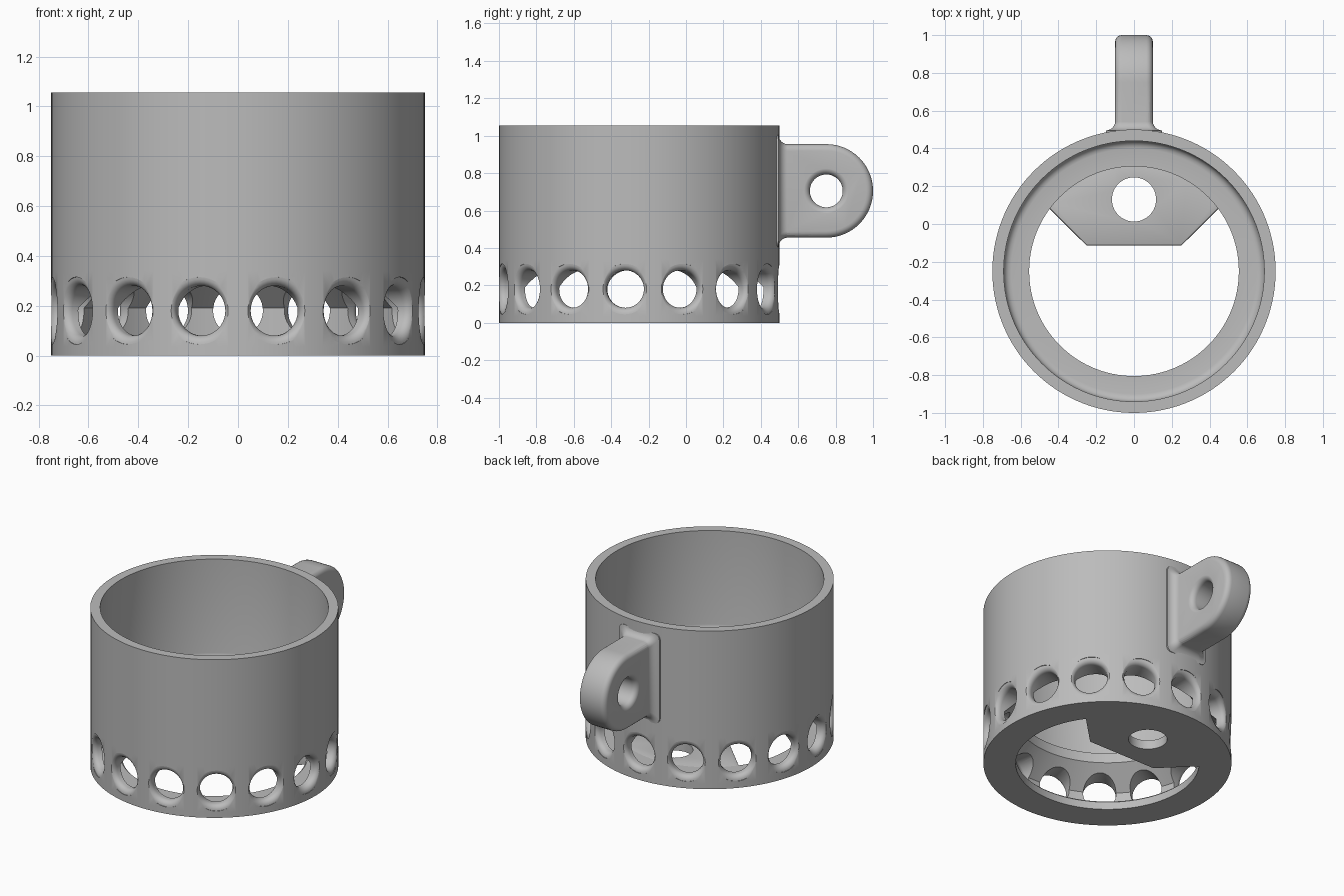
import bpy, bmesh
from math import sin, cos, pi, radians, sqrt
from mathutils import Matrix, Vector

cube = bpy.data.objects.get("Cube")
if cube:
    bpy.data.objects.remove(cube, do_unlink=True)

grey = bpy.data.materials.new("plain_grey")
grey.use_nodes = True
colour = (0.5, 0.5, 0.5, 1)
grey.diffuse_color = colour
grey.node_tree.nodes["Principled BSDF"].inputs["Base Color"].default_value = colour

CENTRE = Vector((0, -0.25, 0))   # axis of the cup


def finish(bm, name):
    bmesh.ops.recalc_face_normals(bm, faces=bm.faces)
    mesh = bpy.data.meshes.new(name)
    bm.to_mesh(mesh)
    bm.free()
    mesh.materials.append(grey)
    ob = bpy.data.objects.new(name, mesh)
    bpy.context.collection.objects.link(ob)
    return ob


def revolve(bm, profile, steps, matrix=Matrix(), closed=True):
    """Spin (radius, height) points about z; cap the ends if the profile is open."""
    rings = [[bm.verts.new(matrix @ Vector((r * cos(a), r * sin(a), z)))
              for a in (2 * pi * i / steps for i in range(steps))] for r, z in profile]
    pairs = list(zip(rings, rings[1:]))
    if closed:
        pairs.append((rings[-1], rings[0]))
    else:
        bm.faces.new(rings[0])
        bm.faces.new(rings[-1])
    for p, q in pairs:
        for i in range(steps):
            j = (i + 1) % steps
            bm.faces.new((p[i], p[j], q[j], q[i]))


def prism(bm, points, offset):
    """Extrude a flat outline."""
    face = bm.faces.new([bm.verts.new(p) for p in points])
    out = bmesh.ops.extrude_face_region(bm, geom=[face])["geom"]
    bmesh.ops.translate(bm, verts=[v for v in out if isinstance(v, bmesh.types.BMVert)], vec=offset)
    bmesh.ops.recalc_face_normals(bm, faces=bm.faces)


def boolean(ob, tool, operation):
    mod = ob.modifiers.new(operation, 'BOOLEAN')
    mod.operation, mod.object, mod.solver = operation, tool, 'EXACT'
    bpy.context.view_layer.objects.active = ob
    bpy.ops.object.modifier_apply(modifier=mod.name)
    bpy.data.objects.remove(tool, do_unlink=True)


def flare(bore, surface, r, steps=6):
    """Radius/distance points of a bore whose mouth is rounded outwards."""
    arc = [pi / 2 * i / steps for i in range(steps + 1)]
    return [(bore + r - r * cos(a), surface - r + r * sin(a)) for a in arc]


# Cup body: thin wall, inner ledge with a sloped underside, open base ring
fillet = [(0.65 + 0.04 * sin(a), 0.43 - 0.04 * cos(a)) for a in (pi / 8 * i for i in range(5))]
profile = [(0.555, 0), (0.75, 0), (0.75, 0.035), (0.75, 0.34), (0.75, 1.055), (0.69, 1.055)]
profile += fillet[::-1] + [(0.555, 0.39), (0.555, 0.325), (0.69, 0.19), (0.69, 0.06),
                           (0.565, 0.06), (0.555, 0.05)]
bm = bmesh.new()
revolve(bm, profile, 120, Matrix.Translation(CENTRE))
cup = finish(bm, "cup_body")

# Ring of round windows with softened outer edges
bm = bmesh.new()
window = [(0.1, 0.52)] + flare(0.1, 0.746, 0.035) + [(0.136, 0.8)]
for i in range(15):
    turn = Matrix.Rotation(radians(90 + 24 * i), 4, 'Z') @ Matrix.Rotation(pi / 2, 4, 'Y')
    revolve(bm, window, 40, Matrix.Translation(CENTRE + Vector((0, 0, 0.18))) @ turn, closed=False)
boolean(cup, finish(bm, "window_cutter"), 'DIFFERENCE')

# Lug: rounded tab on the back
LUG_Y, LUG_Z, LUG_R, HALF, EDGE = 0.75, 0.705, 0.25, 0.1, 0.035
bm = bmesh.new()
arc = [(LUG_Y + LUG_R * cos(a), LUG_Z + LUG_R * sin(a))
       for a in (-pi / 2 + pi * i / 32 for i in range(33))]
outline = [(0.445, LUG_Z - LUG_R)] + arc + [(0.445, LUG_Z + LUG_R)]
prism(bm, [(-HALF, y, z) for y, z in outline], (2 * HALF, 0, 0))
rim = [e for e in bm.edges if abs(e.verts[0].co.x - e.verts[1].co.x) < 0.01
       and max(v.co.y for v in e.verts) > 0.5]
bmesh.ops.bevel(bm, geom=rim, offset=EDGE, segments=5, profile=0.5, affect='EDGES')
lug = finish(bm, "lug")

# Flared root blending the lug into the wall
bm = bmesh.new()
ROOT = 0.05
stations = [(0.45, ROOT)] + [(0.545 - ROOT * sin(a), ROOT - ROOT * cos(a))
                             for a in (pi / 12 * i for i in range(6, -1, -1))]
rings = []
for y, f in stations:
    f -= 0.0005
    ring = []
    for k, (sx, sz) in enumerate(((1, 1), (-1, 1), (-1, -1), (1, -1))):
        for i in range(6):
            a = pi / 2 * (k + i / 5)
            ring.append(bm.verts.new((sx * (HALF + f - EDGE) + EDGE * cos(a), y,
                                      LUG_Z + sz * (LUG_R + f - EDGE) + EDGE * sin(a))))
    rings.append(ring)
for p, q in zip(rings, rings[1:]):
    for i in range(len(p)):
        j = (i + 1) % len(p)
        bm.faces.new((p[i], p[j], q[j], q[i]))
bm.faces.new(rings[0])
bm.faces.new(rings[-1])
boolean(lug, finish(bm, "lug_root"), 'UNION')

# Eye through the lug, rounded on both sides
bm = bmesh.new()
mouth = flare(0.088, HALF + 0.0005, 0.035) + [(0.124, 0.15)]
eye = [(r, -d) for r, d in mouth[::-1]] + mouth
revolve(bm, eye, 48, Matrix.Translation((0, LUG_Y, LUG_Z)) @ Matrix.Rotation(pi / 2, 4, 'Y'), closed=False)
boolean(lug, finish(bm, "eye_cutter"), 'DIFFERENCE')

# Mounting plate across the back of the base opening
bm = bmesh.new()
side = (0.45, 0.09)
start = 0.64
back = [(0.57 * cos(a), CENTRE.y + 0.57 * sin(a))
        for a in (start + (pi - 2 * start) * i / 32 for i in range(33))]
shape = [(-0.25, -0.115), (0.25, -0.115)] + back
prism(bm, [(x, y, 0) for x, y in shape], (0, 0, 0.06))
top = [e for e in bm.edges if all(v.co.z > 0.05 for v in e.verts)]
bmesh.ops.bevel(bm, geom=top, offset=0.01, segments=2, profile=0.5, affect='EDGES')
plate = finish(bm, "mounting_plate")

bm = bmesh.new()
revolve(bm, [(0.117, -0.1), (0.117, 0.2)], 48, Matrix.Translation((0, 0.13, 0)), closed=False)
boolean(plate, finish(bm, "plate_hole_cutter"), 'DIFFERENCE')

# Smooth shading with sharp edges kept
bpy.ops.object.select_all(action='DESELECT')
for ob in (cup, lug, plate):
    ob.select_set(True)
bpy.context.view_layer.objects.active = cup
bpy.ops.object.shade_smooth_by_angle(angle=radians(32))
